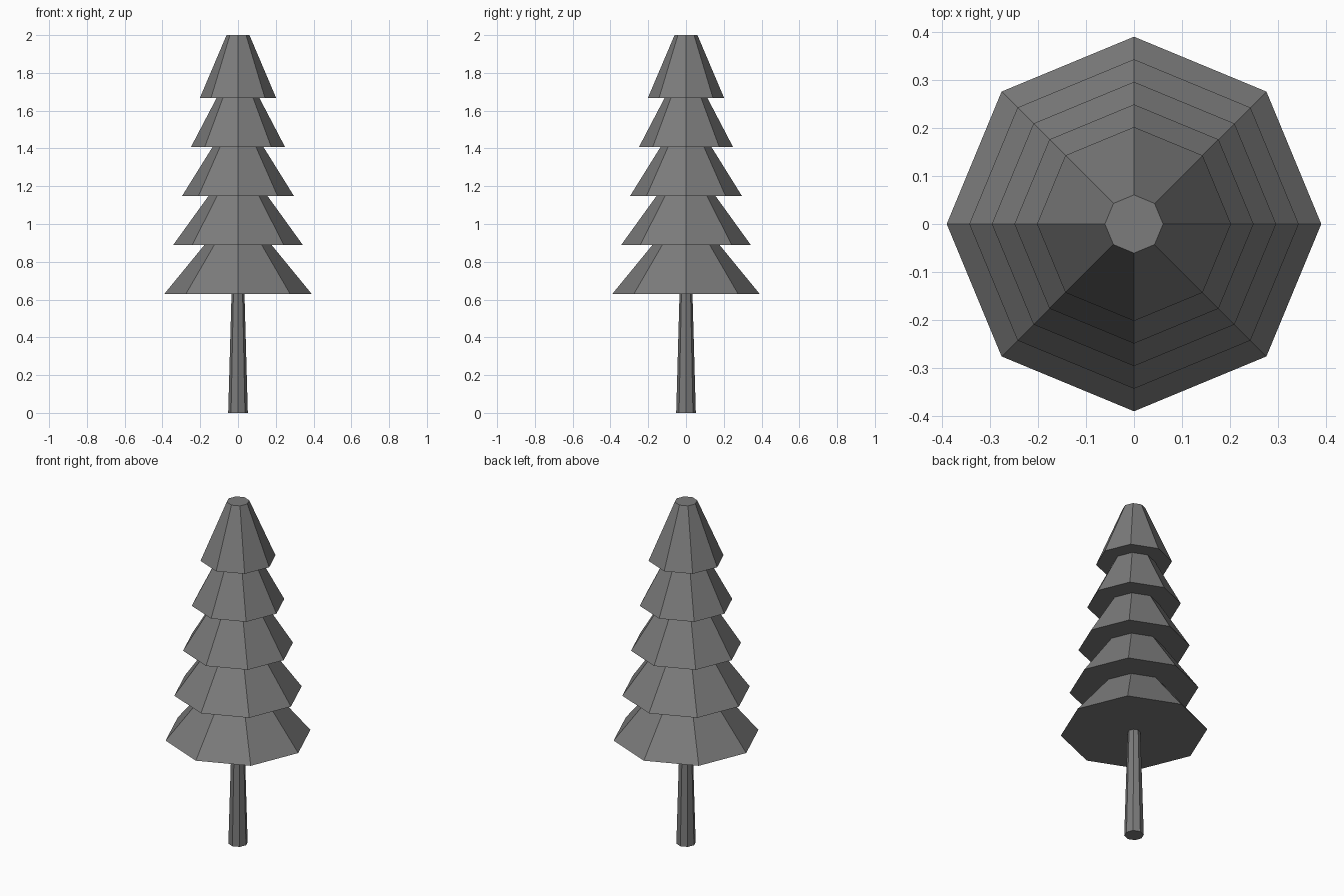
import bpy

cube = bpy.data.objects.get("Cube")
if cube:
    bpy.data.objects.remove(cube, do_unlink=True)

SIDES = 8
TIERS = 5
TIER_HEIGHT = 0.333

# Single flat grey
grey = bpy.data.materials.new("dark_grey")
grey.use_nodes = True
colour = (0.2, 0.2, 0.2, 1)
grey.diffuse_color = colour
grey.node_tree.nodes["Principled BSDF"].inputs["Base Color"].default_value = colour


def tapered(name, bottom_radius, top_radius, bottom, height):
    """Octagonal frustum standing at the given height."""
    bpy.ops.mesh.primitive_cone_add(
        vertices=SIDES, radius1=bottom_radius, radius2=top_radius,
        depth=height, location=(0, 0, bottom + height / 2))
    part = bpy.context.object
    part.name = name
    part.data.materials.append(grey)
    return part


# Trunk, ending just inside the lowest branches
tapered("trunk", 0.052, 0.034, 0, 0.64)

# Overlapping branch tiers, narrowing upwards
for i in range(TIERS):
    t = i / (TIERS - 1)
    radius = 0.39 + (0.202 - 0.39) * t
    bottom = 0.63 + (2 - TIER_HEIGHT - 0.63) * t
    tapered(f"branch_tier_{i + 1}", radius, radius * 0.3, bottom, TIER_HEIGHT)
